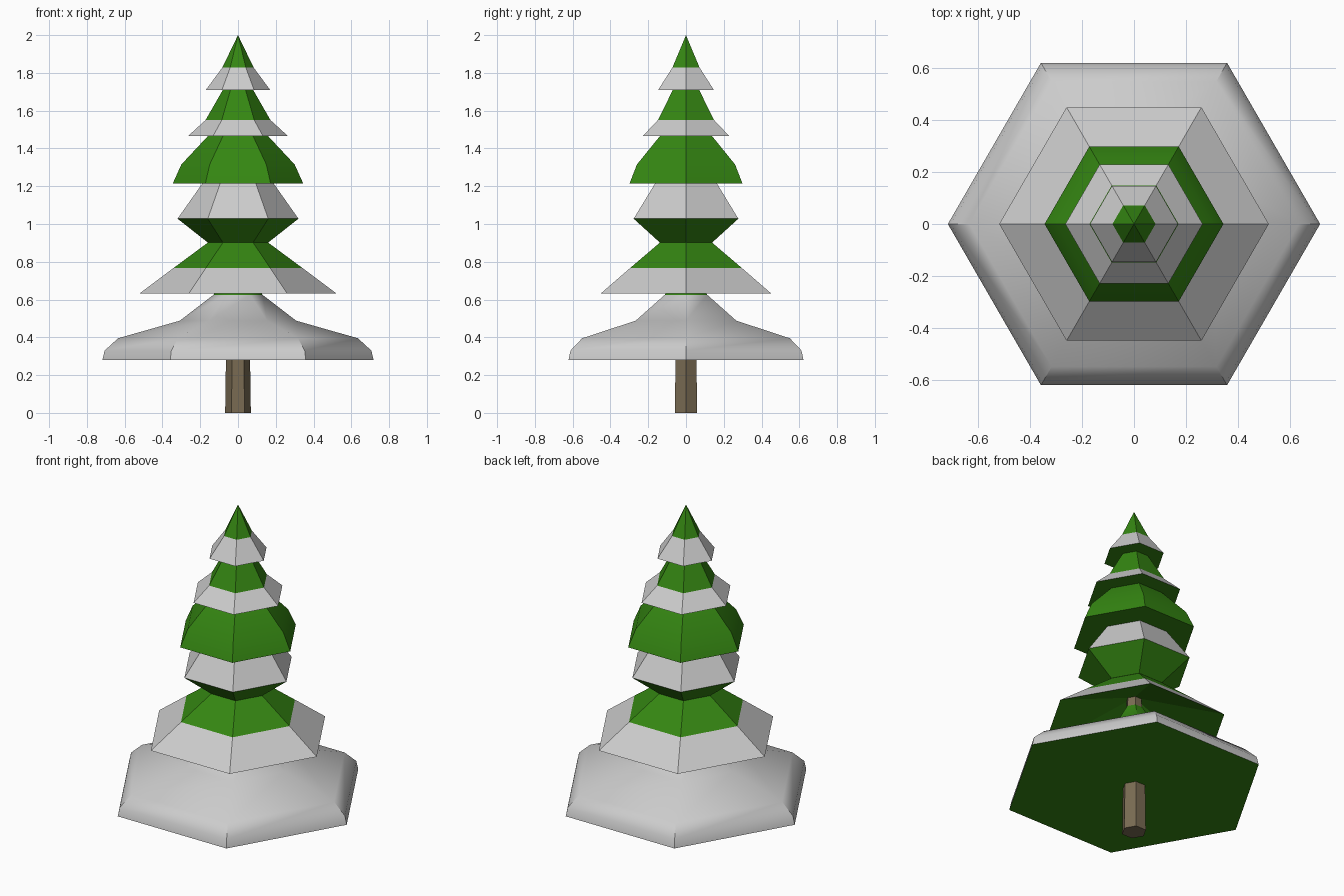
import bpy, bmesh
from math import cos, sin, pi, radians

if "Cube" in bpy.data.objects:
    bpy.data.objects.remove(bpy.data.objects["Cube"])


def material(name, rgb):
    m = bpy.data.materials.new(name)
    m.diffuse_color = (*rgb, 1)
    m.use_nodes = True
    m.node_tree.nodes["Principled BSDF"].inputs["Base Color"].default_value = m.diffuse_color
    return m


GREEN = material("needle_green", (0.035, 0.24, 0.006))
SNOW = material("snow_grey", (0.8, 0.8, 0.8))
BARK = material("bark_brown", (0.19, 0.145, 0.085))


def hex_lathe(name, profile, mats, bands, smooth=None):
    """Six-sided solid from (radius, z) points; bands = material index per strip."""
    bm = bmesh.new()
    rings = [[bm.verts.new((r * cos(i * pi / 3), r * sin(i * pi / 3), z)) for i in range(6)]
             for r, z in profile]
    for a, b, mi in zip(rings, rings[1:], bands):
        for i in range(6):
            j = (i + 1) % 6
            bm.faces.new((a[i], a[j], b[j], b[i])).material_index = mi
    bmesh.ops.remove_doubles(bm, verts=bm.verts, dist=1e-5)
    bmesh.ops.recalc_face_normals(bm, faces=bm.faces)
    me = bpy.data.meshes.new(name)
    bm.to_mesh(me)
    bm.free()
    for m in mats:
        me.materials.append(m)
    ob = bpy.data.objects.new(name, me)
    bpy.context.collection.objects.link(ob)
    if smooth:
        bpy.ops.object.select_all(action='DESELECT')
        ob.select_set(True)
        bpy.context.view_layer.objects.active = ob
        bpy.ops.object.shade_smooth_by_angle(angle=radians(smooth))
    return ob


# Trunk, tapering up inside the tree
hex_lathe("trunk", [(0, 0), (0.068, 0), (0.064, 0.28), (0.042, 0.86), (0, 0.86)], [BARK], [0] * 4)

G, S = 0, 1
FIR = [GREEN, SNOW]

# Wide, rounded snowy skirt with a green top collar
hex_lathe("bottom_tier",
          [(0, 0.28), (0.718, 0.28), (0.706, 0.33), (0.635, 0.395), (0.308, 0.488),
           (0.13, 0.625), (0.048, 0.77), (0, 0.77)],
          FIR, [G, S, S, S, S, G, G], 40)

# Second tier, hollow underneath
hex_lathe("second_tier",
          [(0, 0.84), (0.52, 0.633), (0.34, 0.768), (0.155, 0.905), (0, 0.905)],
          FIR, [G, S, G, G])

# Third tier, flaring out from below
hex_lathe("third_tier",
          [(0, 0.902), (0.16, 0.902), (0.32, 1.028), (0.185, 1.22), (0, 1.22)],
          FIR, [G, G, S, G])

# Fourth tier, rounded and all green
hex_lathe("fourth_tier",
          [(0, 1.215), (0.345, 1.215), (0.30, 1.315), (0.158, 1.467), (0, 1.467)],
          FIR, [G] * 4, 40)

# Upper tiers with snowy hems
hex_lathe("fifth_tier",
          [(0, 1.465), (0.265, 1.465), (0.172, 1.55), (0.08, 1.71), (0, 1.71)],
          FIR, [G, S, G, G])
hex_lathe("top_tier",
          [(0, 1.71), (0.17, 1.71), (0.083, 1.828), (0, 2.0)],
          FIR, [G, S, G])
